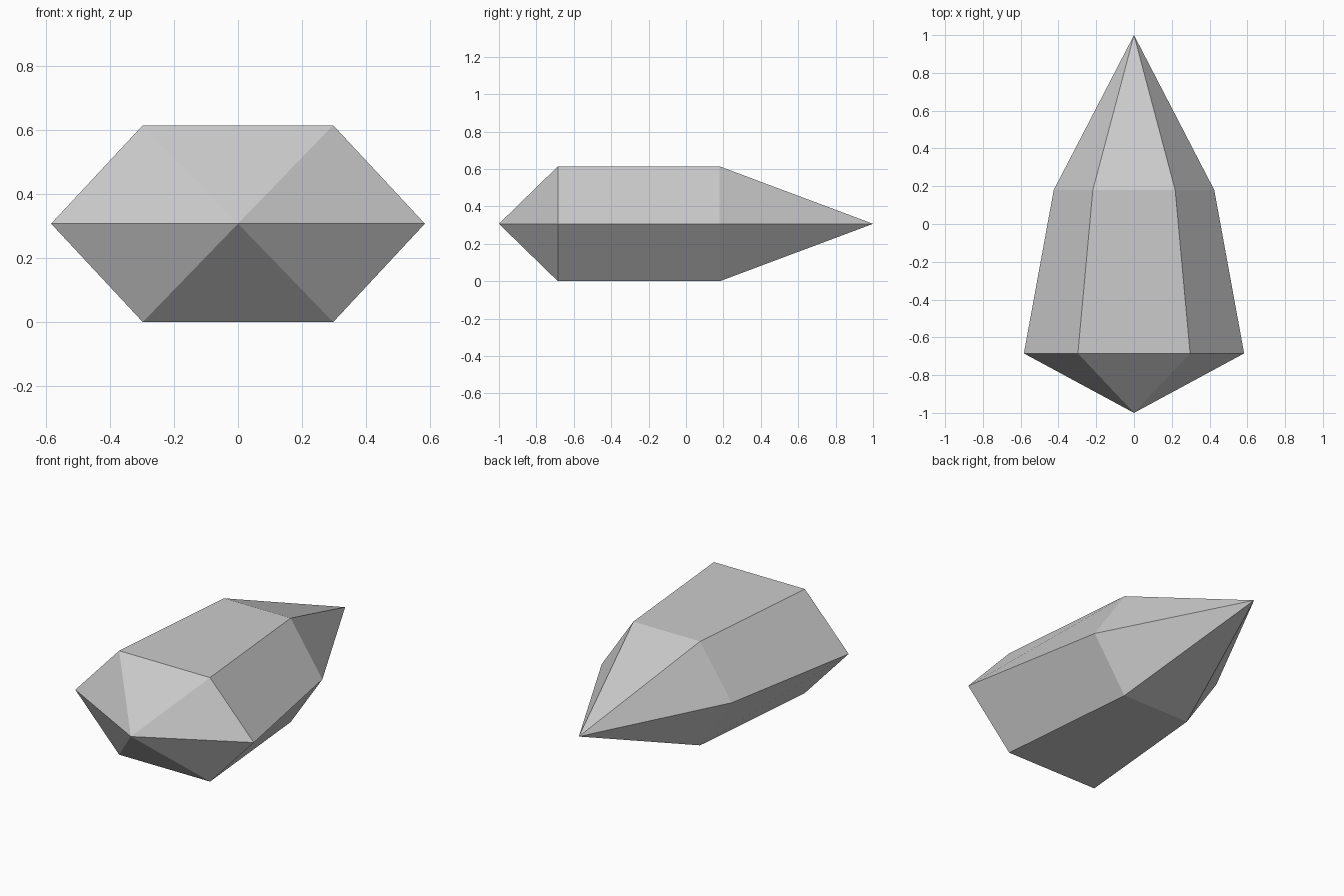
import bpy
import bmesh

cube = bpy.data.objects.get("Cube")
if cube:
    bpy.data.objects.remove(cube, do_unlink=True)

MID_Z = 0.307

# Single grey stone material
stone = bpy.data.materials.new("stone_grey")
stone.use_nodes = True
colour = (0.6, 0.6, 0.6, 1)
stone.diffuse_color = colour
stone.node_tree.nodes["Principled BSDF"].inputs["Base Color"].default_value = colour

bm = bmesh.new()


def hex_ring(y, half_width, half_top):
    """Six-sided cross-section of the crystal at depth y."""
    outline = [(half_width, 0), (half_top, MID_Z), (-half_top, MID_Z),
               (-half_width, 0), (-half_top, -MID_Z), (half_top, -MID_Z)]
    return [bm.verts.new((x, y, MID_Z + z)) for x, z in outline]


# Wide front ring, narrower back ring, and the two points
front = hex_ring(-0.685, 0.583, 0.297)
back = hex_ring(0.18, 0.425, 0.218)
front_tip = bm.verts.new((0, -1, MID_Z))
back_tip = bm.verts.new((0, 1, MID_Z))

# Facets: short front point, tapering body, long back point
for i in range(6):
    j = (i + 1) % 6
    bm.faces.new((front_tip, front[i], front[j]))
    bm.faces.new((front[i], back[i], back[j], front[j]))
    bm.faces.new((back[i], back_tip, back[j]))
bmesh.ops.recalc_face_normals(bm, faces=bm.faces)

mesh = bpy.data.meshes.new("crystal")
bm.to_mesh(mesh)
bm.free()
mesh.materials.append(stone)
crystal = bpy.data.objects.new("crystal", mesh)
bpy.context.collection.objects.link(crystal)
